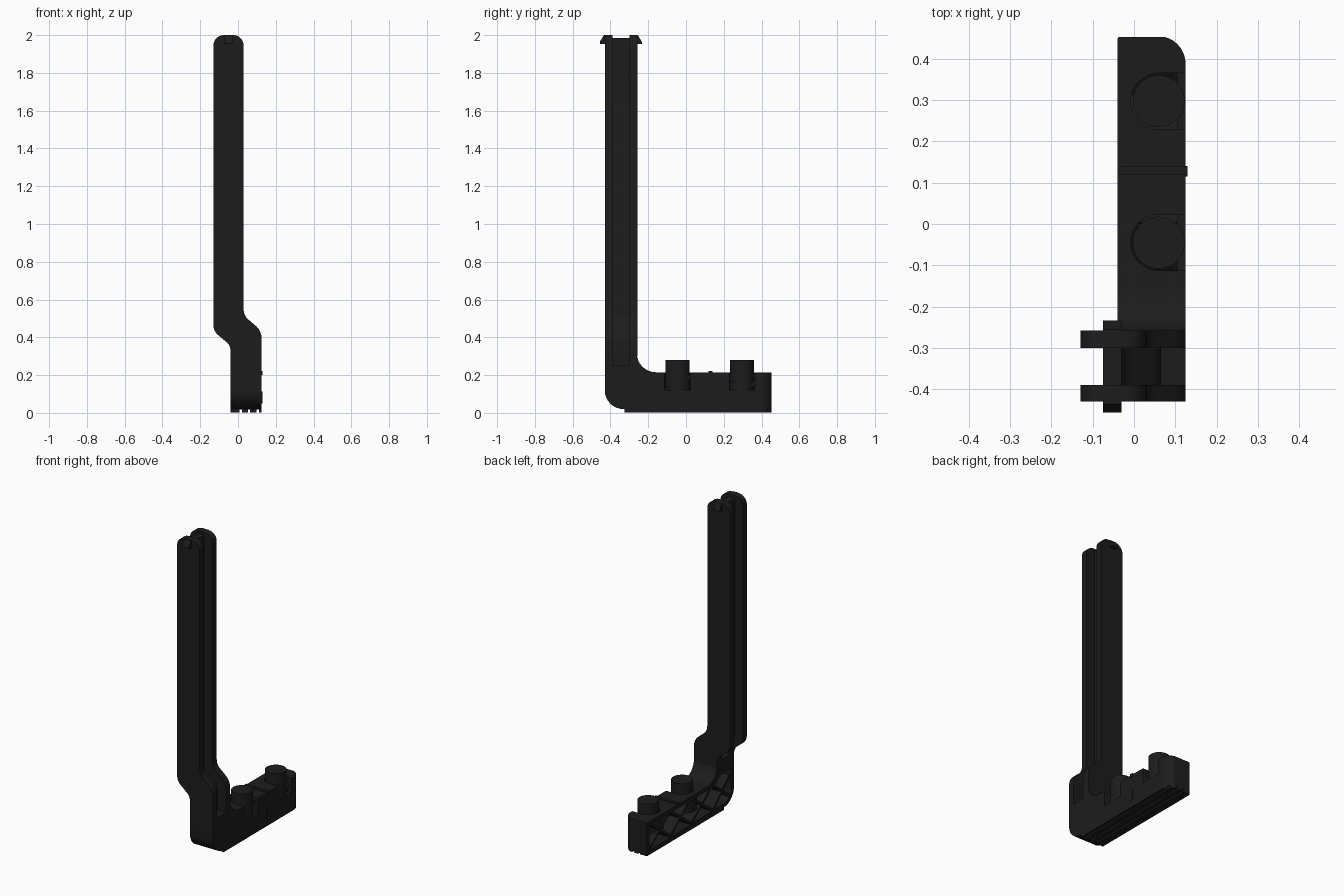
import bpy, bmesh, math
from mathutils import Vector

if "Cube" in bpy.data.objects:
    bpy.data.objects.remove(bpy.data.objects["Cube"])

mat = bpy.data.materials.new("black_plastic")
mat.diffuse_color = (0.012, 0.012, 0.012, 1)
mat.use_nodes = True
mat.node_tree.nodes["Principled BSDF"].inputs["Base Color"].default_value = mat.diffuse_color


def rounded(pts, seg=8):
    """Polygon from (u, v) or (u, v, radius) corners, with filleted corners."""
    out, n = [], len(pts)
    for i, p in enumerate(pts):
        c = Vector(p[:2])
        if len(p) < 3:
            out.append(c)
            continue
        d0 = (Vector(pts[i - 1][:2]) - c).normalized()
        d1 = (Vector(pts[(i + 1) % n][:2]) - c).normalized()
        half = d0.angle(d1) / 2
        t = p[2] / math.tan(half)
        mid = c + (d0 + d1).normalized() * (p[2] / math.sin(half))
        a, b = c + d0 * t - mid, c + d1 * t - mid
        sweep = a.angle(b)
        for k in range(seg + 1):
            f = k / seg
            out.append(mid + (a * math.sin((1 - f) * sweep) + b * math.sin(f * sweep)) / math.sin(sweep))
    return out


def prism(name, pts, axis, lo, hi):
    """Extrude a 2D outline along an axis."""
    place = {'x': lambda p, a: (a, p[0], p[1]),
             'y': lambda p, a: (p[0], a, p[1]),
             'z': lambda p, a: (p[0], p[1], a)}[axis]
    bm = bmesh.new()
    rings = [[bm.verts.new(place(p, a)) for p in pts] for a in (lo, hi)]
    bm.faces.new(rings[0])
    bm.faces.new(rings[1])
    n = len(pts)
    for i in range(n):
        j = (i + 1) % n
        bm.faces.new((rings[0][i], rings[0][j], rings[1][j], rings[1][i]))
    bmesh.ops.recalc_face_normals(bm, faces=bm.faces)
    me = bpy.data.meshes.new(name)
    bm.to_mesh(me)
    bm.free()
    ob = bpy.data.objects.new(name, me)
    bpy.context.collection.objects.link(ob)
    me.materials.append(mat)
    return ob


def box(name, x0, x1, y0, y1, z0, z1):
    return prism(name, [(x0, y0), (x1, y0), (x1, y1), (x0, y1)], 'z', z0, z1)


def combine(ob, other, op):
    """Apply a boolean and discard the helper."""
    m = ob.modifiers.new("bool", 'BOOLEAN')
    m.operation, m.object, m.solver = op, other, 'EXACT'
    bpy.context.view_layer.objects.active = ob
    bpy.ops.object.modifier_apply(modifier=m.name)
    bpy.data.objects.remove(other)


def circle(x, y, r, n=32):
    return [(x + r * math.cos(2 * math.pi * k / n), y + r * math.sin(2 * math.pi * k / n)) for k in range(n)]


def slot(x, y, r, x_end, n=16):
    """U shape, round on the -x side and open towards +x."""
    arc = [(x + r * math.cos(math.pi * (.5 + k / n)), y + r * math.sin(math.pi * (.5 + k / n))) for k in range(n + 1)]
    return arc + [(x_end, y - r), (x_end, y + r)]


# Foot: L-shaped side outline with rounded heel and inner fillet
foot = prism("foot", rounded([(-.43, .02, .1), (-.326, .02), (-.326, .003), (.452, .003), (.452, .215),
                              (-.26, .215, .1), (-.26, .335), (-.43, .335)]), 'x', -.04, .125)
combine(foot, prism("plan_cut", rounded([(-.1, -.5), (.125, -.5), (.125, .455, .068), (-.04, .455, .01),
                                         (-.04, -.5)][1:]), 'z', -.1, .5), 'INTERSECT')
# Hollow on the left side
combine(foot, prism("cavity", rounded([(-.4, .045, .07), (.425, .03), (.425, .19),
                                       (-.24, .19, .03), (-.29, .24), (-.4, .24)]), 'x', -.1, .1), 'DIFFERENCE')
# Grooves under the sole
for x in (.015, .058, .104):
    combine(foot, box("groove", x - .006, x + .006, -.33, .5, -.02, .018), 'DIFFERENCE')
# Upright channel running down the right side
combine(foot, box("channel", .065, .2, -.39, -.30, .25, .4), 'DIFFERENCE')

# Pocketed round studs
STUDS = (-.045, .297)
for y in STUDS:
    combine(foot, prism("housing", slot(.056, y, .085, .115), 'z', .1, .2), 'UNION')
for y in STUDS:
    combine(foot, prism("pocket", slot(.06, y, .068, .2), 'z', .12, .4), 'DIFFERENCE')
    prism("stud", circle(.06, y, .063), 'z', .115, .28)

# Diagonal ribs in the hollow
def rib(y0, z0, y1, z1, w=.008):
    d = Vector((y1 - y0, z1 - z0)).normalized() * w
    n = Vector((-d.y, d.x))
    a, b = Vector((y0, z0)), Vector((y1, z1))
    prism("rib", [a + n, a - n, b - n, b + n], 'x', -.036, .105)

BAYS = [-.39, -.22, -.0, .21, .42]
for y0, y1 in zip(BAYS, BAYS[1:]):
    rib(y0, .04 if y0 > -.3 else .07, y1, .2)
    rib(y0, .2, y1, .035)

# Small locating ridge on top and right side
box("top_ridge", -.04, .13, .118, .14, .2, .221)
box("side_nub", .1, .129, .115, .14, .05, .112)

# Upright: two cranked flanges joined by a cranked web
flange = rounded([(-.04, .3), (.125, .3), (.125, .435, .09), (.03, .515, .07), (.03, 2, .055),
                  (-.13, 2, .055), (-.13, .432, .07), (-.04, .358, .06)])
prism("front_flange", flange, 'y', -.43, -.39)
prism("rear_flange", flange, 'y', -.30, -.258)
web = rounded([(.02, .24), (.065, .24), (.065, .405, .06), (-.03, .49, .06), (-.03, 1.985),
               (-.075, 1.985), (-.075, .46, .06), (.02, .375, .06)])
prism("web", web, 'y', -.395, -.295)

# Snap wedges at the top
for y, s in ((-.425, -1), (-.265, 1)):
    prism("snap_wedge", [(y, 2), (y + s * .01, 2), (y + s * .031, 1.965), (y + s * .031, 1.952), (y, 1.952)],
          'x', -.075, -.03)

bpy.ops.object.select_all(action='SELECT')
bpy.ops.object.shade_smooth_by_angle(angle=math.radians(30))
